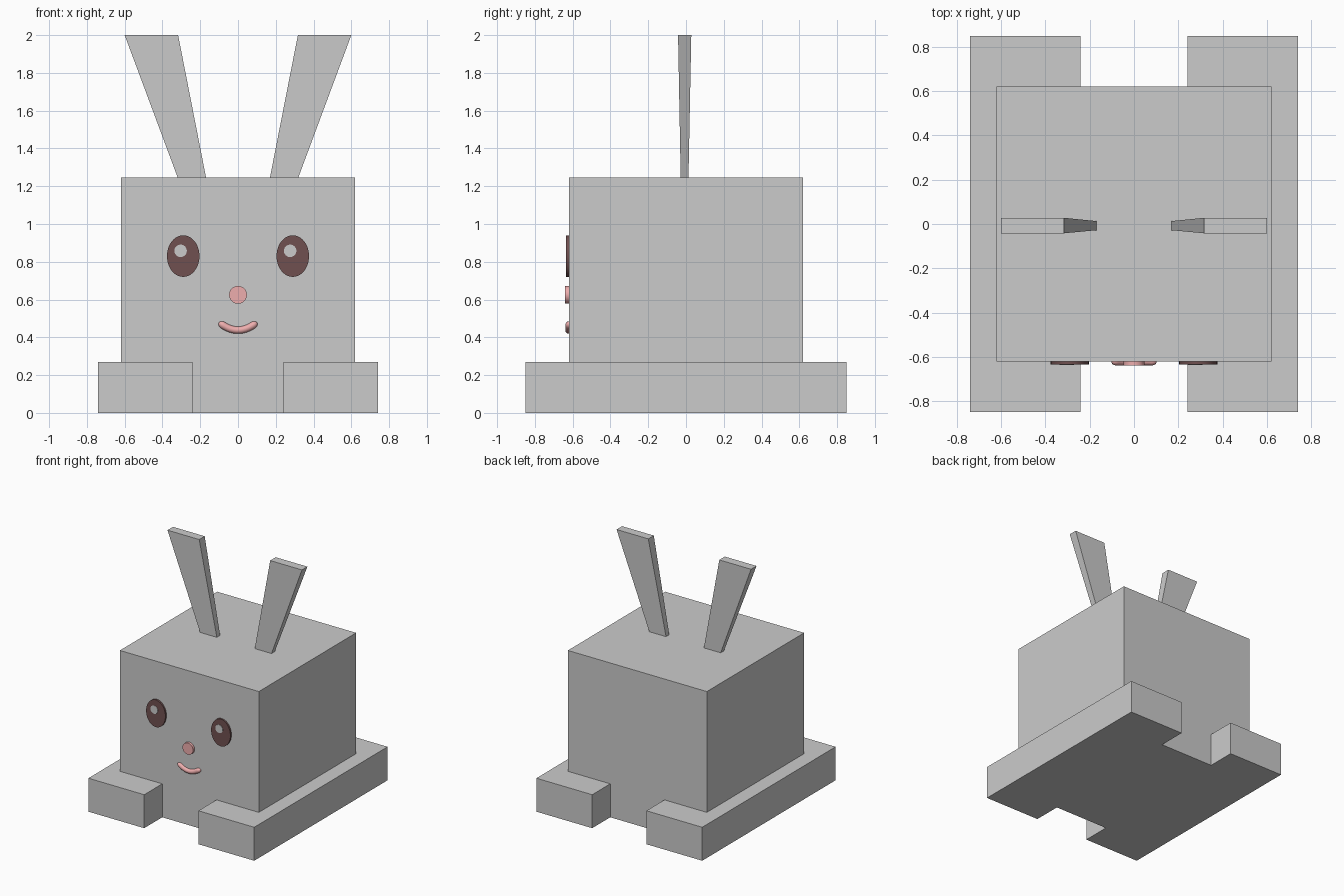
import bpy, bmesh, math
from mathutils import Matrix

if "Cube" in bpy.data.objects:
    bpy.data.objects.remove(bpy.data.objects["Cube"])


def material(name, color):
    m = bpy.data.materials.new(name)
    m.diffuse_color = color
    m.use_nodes = True
    m.node_tree.nodes["Principled BSDF"].inputs["Base Color"].default_value = m.diffuse_color
    return m


brown = material("dark_brown", (0.16, 0.08, 0.08, 1))
pink = material("pink", (0.85, 0.42, 0.42, 1))
FACE_Y = -0.62


def add_mesh(name, bm, mat=None):
    bmesh.ops.recalc_face_normals(bm, faces=bm.faces)
    me = bpy.data.meshes.new(name)
    bm.to_mesh(me)
    bm.free()
    ob = bpy.data.objects.new(name, me)
    bpy.context.collection.objects.link(ob)
    if mat:
        me.materials.append(mat)
    return ob


def block(name, bottom, top):
    """Box or tapered box; each end is (x0, x1, y0, y1, z)."""
    bm = bmesh.new()
    rings = []
    for x0, x1, y0, y1, z in (bottom, top):
        rings.append([bm.verts.new((x, y, z)) for x, y in
                      ((x0, y0), (x1, y0), (x1, y1), (x0, y1))])
    lo, hi = rings
    bm.faces.new(lo[::-1])
    bm.faces.new(hi)
    for i in range(4):
        j = (i + 1) % 4
        bm.faces.new((lo[i], lo[j], hi[j], hi[i]))
    return add_mesh(name, bm)


def mirror_x(ob):
    mod = ob.modifiers.new("mirror", 'MIRROR')
    mod.use_axis[0] = True


def disc(name, x, z, rx, rz, front, back=FACE_Y + 0.01, mat=None):
    """Thin elliptical disc set on the face."""
    bm = bmesh.new()
    bmesh.ops.create_cone(bm, cap_ends=True, segments=40, radius1=1, radius2=1, depth=1,
                          matrix=Matrix.Rotation(math.pi / 2, 4, 'X'))
    for v in bm.verts:
        v.co = (x + v.co.x * rx, front if v.co.y < 0 else back, z + v.co.z * rz)
    ob = add_mesh(name, bm, mat)
    for p in ob.data.polygons:
        p.use_smooth = len(p.vertices) == 4
    ob.data.set_sharp_from_angle(angle=math.radians(30))
    return ob


# Body
block("body", (-0.62, 0.62, -0.62, 0.62, 0), (-0.62, 0.62, -0.62, 0.62, 1.245))

# Long feet on both sides
mirror_x(block("feet", (0.242, 0.74, -0.85, 0.85, 0), (0.242, 0.74, -0.85, 0.85, 0.27)))

# Ears, flaring outward
mirror_x(block("ears", (0.168, 0.317, -0.028, 0.013, 1.24), (0.317, 0.60, -0.042, 0.028, 2.0)))

# Eyes, with highlights both shifted to the same side
for side, x in (("left", -0.29), ("right", 0.29)):
    disc(side + "_eye", x, 0.83, 0.086, 0.11, -0.634, mat=brown)
    disc(side + "_eye_highlight", x - 0.014, 0.858, 0.033, 0.033, -0.6365)

# Nose
disc("nose", 0, 0.625, 0.047, 0.047, -0.64, mat=pink)

# Smiling mouth: arc-shaped tube with rounded ends
W, R = 0.1, 0.019
curve = bpy.data.curves.new("mouth", 'CURVE')
curve.dimensions = '3D'
curve.bevel_depth = R
curve.bevel_resolution = 4
curve.use_fill_caps = True
inner = W - R
xs = [-inner + 2 * inner * i / 16 for i in range(17)]
ends = [(inner + R * math.sin(a), math.cos(a)) for a in (math.radians(d) for d in (25, 50, 70, 85))]
path = [(-x, r) for x, r in ends[::-1]] + [(x, 1) for x in xs] + ends
spline = curve.splines.new('POLY')
spline.points.add(len(path) - 1)
for pt, (x, r) in zip(spline.points, path):
    pt.co = (x, FACE_Y, 0.438 + 0.027 * (x / inner) ** 2, 1)
    pt.radius = r
spline.use_smooth = True
curve.materials.append(pink)
mouth = bpy.data.objects.new("mouth", curve)
bpy.context.collection.objects.link(mouth)
